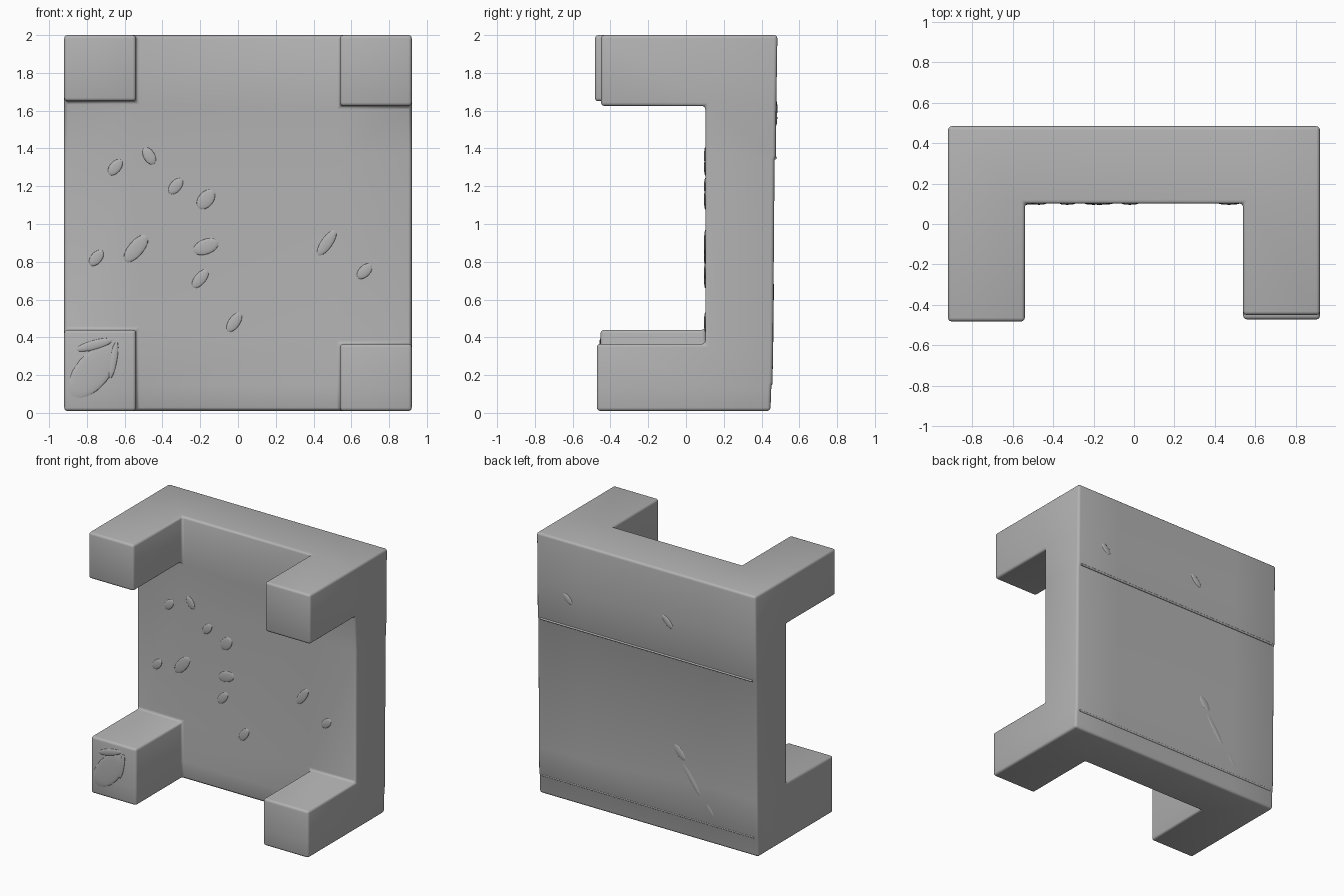
import bpy, bmesh, math
from mathutils import Matrix

if "Cube" in bpy.data.objects:
    bpy.data.objects.remove(bpy.data.objects["Cube"])

grey = bpy.data.materials.new("plain grey")
grey.diffuse_color = (0.45, 0.45, 0.45, 1)
grey.use_nodes = True
grey.node_tree.nodes["Principled BSDF"].inputs["Base Color"].default_value = grey.diffuse_color


def finish(bm, name, angle=40):
    bmesh.ops.recalc_face_normals(bm, faces=bm.faces)
    mesh = bpy.data.meshes.new(name)
    bm.to_mesh(mesh)
    bm.free()
    mesh.materials.append(grey)
    ob = bpy.data.objects.new(name, mesh)
    bpy.context.collection.objects.link(ob)
    bpy.ops.object.select_all(action='DESELECT')
    ob.select_set(True)
    bpy.context.view_layer.objects.active = ob
    bpy.ops.object.shade_smooth_by_angle(angle=math.radians(angle))
    return ob


# Slab with four corner legs, as one solid made of lattice cells
XS = [-0.92, -0.54, 0.54, 0.92]
BACK = [0.447, 0.452, 0.458, 0.461, 0.469, 0.476, 0.478, 0.484]


def row_heights(col):
    low, high = (0.44, 1.65) if col < 2 else (0.365, 1.625)
    return [0.01, 0.145, 0.16, low, 1.34, 1.36, high, 2.0]


def tip(col, row):
    if row < 4:
        return -0.452 if col < 2 else -0.472
    return -0.482 if col < 2 else -0.45


bm = bmesh.new()
grid = {}
for c, x in enumerate(XS):
    for r, z in enumerate(row_heights(c)):
        for layer, y in enumerate((BACK[r], 0.102, tip(c, r))):
            grid[c, r, layer] = bm.verts.new((x, y, z))

cells = [(c, r, 0) for c in range(3) for r in range(7)]
cells += [(c, r, 1) for c in (0, 2) for r in (0, 1, 2, 6)]
shared = {}
for c, r, l in cells:
    for axis in range(3):
        for side in (0, 1):
            loop = []
            for u, v in ((0, 0), (1, 0), (1, 1), (0, 1)):
                d = [u, v]
                d.insert(axis, side)
                loop.append((c + d[0], r + d[1], l + d[2]))
            shared.setdefault(frozenset(loop), []).append(loop)
for loops in shared.values():
    if len(loops) == 1:                       # keep only outside walls
        bm.faces.new([grid[k] for k in loops[0]])
bmesh.ops.delete(bm, geom=[v for v in bm.verts if not v.link_faces], context='VERTS')
bmesh.ops.recalc_face_normals(bm, faces=bm.faces)
edges = [e for e in bm.edges if e.calc_face_angle(0) > math.radians(40)]
bmesh.ops.bevel(bm, geom=edges, offset=0.018, segments=3, profile=0.5, affect='EDGES')
finish(bm, "slab_with_legs")


# Shallow worn bumps: (x, z, half length, half width, lean in degrees)
def bumps(name, spots, depth_at):
    bm = bmesh.new()
    for x, z, length, width, lean in spots:
        place = (Matrix.Translation((x, depth_at(z), z))
                 @ Matrix.Rotation(math.radians(-lean), 4, 'Y')
                 @ Matrix.Diagonal((length, 0.007, width, 1)))
        bmesh.ops.create_uvsphere(bm, u_segments=16, v_segments=8, radius=1, matrix=place)
    finish(bm, name, 80)


bumps("front_bumps", [
    (-0.65, 1.30, 0.05, 0.03, 50), (-0.47, 1.36, 0.05, 0.03, 120),
    (-0.33, 1.20, 0.05, 0.03, 50), (-0.17, 1.13, 0.06, 0.04, 50),
    (-0.54, 0.87, 0.09, 0.04, 50), (-0.17, 0.88, 0.07, 0.04, 20),
    (-0.20, 0.71, 0.06, 0.03, 50), (0.47, 0.90, 0.08, 0.03, 55),
    (0.67, 0.75, 0.05, 0.03, 45), (-0.02, 0.48, 0.06, 0.03, 55),
    (-0.75, 0.82, 0.05, 0.03, 50)], lambda z: 0.102)

bumps("back_scars", [
    (-0.27, 0.64, 0.07, 0.03, 50), (-0.36, 0.47, 0.16, 0.025, 55),
    (-0.52, 0.27, 0.08, 0.02, 55), (-0.18, 1.61, 0.06, 0.025, 45),
    (0.66, 1.56, 0.05, 0.025, 45)], lambda z: 0.449 + 0.0175 * z)

# Crumbled end of the lower left leg
bumps("worn_leg_end", [
    (-0.77, 0.22, 0.17, 0.09, 50), (-0.66, 0.28, 0.10, 0.02, 80),
    (-0.76, 0.36, 0.10, 0.025, 15)], lambda z: -0.452)

# Raised seam lines across the back
bm = bmesh.new()
for z, y in ((0.155, 0.451), (1.35, 0.473)):
    bmesh.ops.create_cone(bm, cap_ends=True, segments=12, radius1=0.008, radius2=0.008, depth=1.78,
                          matrix=Matrix.Translation((0, y, z)) @ Matrix.Rotation(math.pi / 2, 4, 'Y'))
finish(bm, "back_seams")
